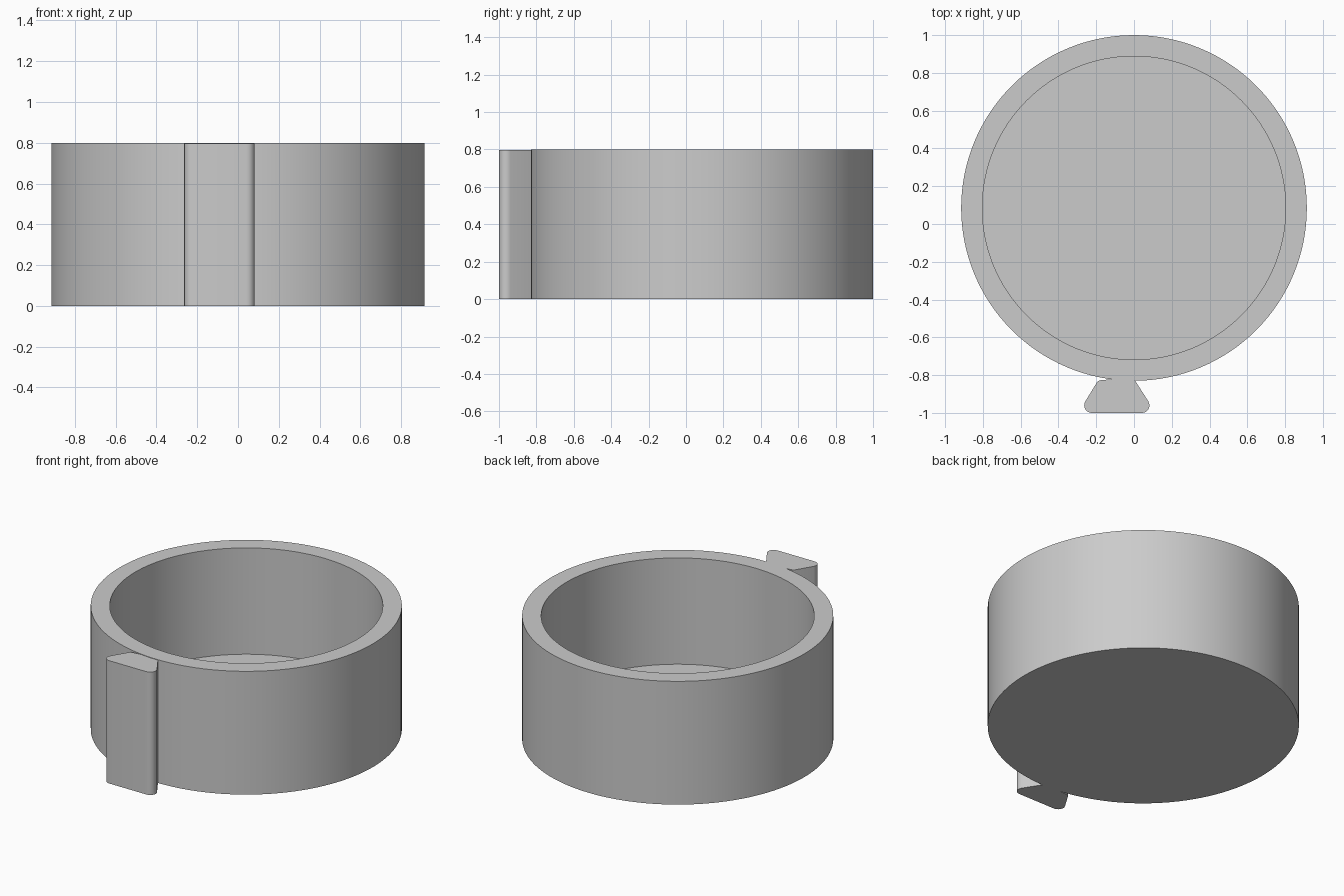
import bpy, bmesh, math
from mathutils import Vector

cube = bpy.data.objects.get("Cube")
if cube:
    bpy.data.objects.remove(cube, do_unlink=True)

HEIGHT = 0.8
CENTRE_Y = 0.085

grey = bpy.data.materials.new("plain grey")
grey.use_nodes = True
GREY = (0.6, 0.6, 0.6, 1)
grey.diffuse_color = GREY
grey.node_tree.nodes["Principled BSDF"].inputs["Base Color"].default_value = GREY


def finish(name, bm):
    bmesh.ops.remove_doubles(bm, verts=bm.verts, dist=1e-4)
    bmesh.ops.recalc_face_normals(bm, faces=bm.faces)
    mesh = bpy.data.meshes.new(name)
    bm.to_mesh(mesh)
    bm.free()
    obj = bpy.data.objects.new(name, mesh)
    bpy.context.collection.objects.link(obj)
    mesh.materials.append(grey)
    bpy.ops.object.select_all(action="DESELECT")
    obj.select_set(True)
    bpy.context.view_layer.objects.active = obj
    bpy.ops.object.shade_smooth_by_angle(angle=math.radians(30))
    return obj


# Round open cup: a wall and floor profile spun about the centre
def build_cup(outer, inner, floor):
    bm = bmesh.new()
    profile = [(0, 0), (outer, 0), (outer, HEIGHT), (inner, HEIGHT), (inner, floor), (0, floor)]
    verts = [bm.verts.new((r, CENTRE_Y, z)) for r, z in profile]
    edges = [bm.edges.new(pair) for pair in zip(verts, verts[1:])]
    bmesh.ops.spin(bm, geom=verts + edges, cent=(0, CENTRE_Y, 0), axis=(0, 0, 1),
                   angle=math.tau, steps=128)
    return finish("cup", bm)


# Flared mounting rail: a trapezoid with rounded corners, extruded upwards
def build_rail(corners, height):
    outline = []
    for i, (x, y, radius) in enumerate(corners):
        point = Vector((x, y))
        before = Vector(corners[i - 1][:2]) - point
        after = Vector(corners[(i + 1) % len(corners)][:2]) - point
        if radius == 0:
            outline.append(point)
            continue
        half = before.angle(after) / 2
        centre = point + (before.normalized() + after.normalized()).normalized() * radius / math.sin(half)
        reach = radius / math.tan(half)
        start = point + before.normalized() * reach - centre
        end = point + after.normalized() * reach - centre
        sweep = start.angle(end)
        for step in range(9):
            t = step / 8
            outline.append(centre + (start * math.sin((1 - t) * sweep)
                                     + end * math.sin(t * sweep)) / math.sin(sweep))
    bm = bmesh.new()
    face = bm.faces.new([bm.verts.new((p.x, p.y, 0)) for p in outline])
    top = bmesh.ops.extrude_face_region(bm, geom=[face])["geom"]
    bmesh.ops.translate(bm, vec=(0, 0, height),
                        verts=[g for g in top if isinstance(g, bmesh.types.BMVert)])
    return finish("mounting_rail", bm)


build_cup(outer=0.915, inner=0.803, floor=0.11)
build_rail([(-0.295, -1, 0.04), (0.115, -1, 0.04), (0.005, -0.828, 0),
            (-0.09, -0.82, 0), (-0.19, -0.828, 0.03)], height=0.797)
